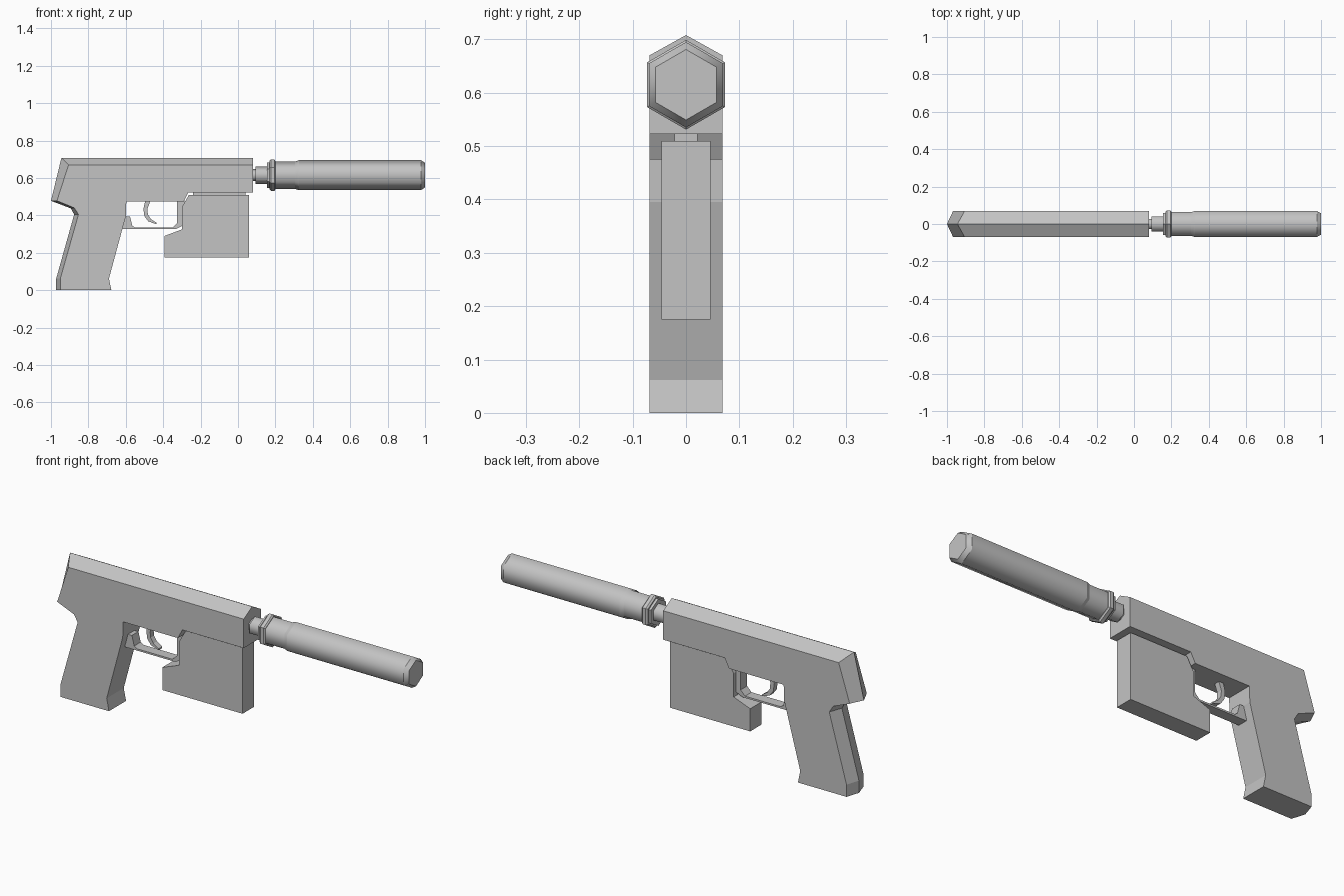
import bpy, bmesh, math
from mathutils import Vector

cube = bpy.data.objects.get("Cube")
if cube:
    bpy.data.objects.remove(cube, do_unlink=True)

grey = bpy.data.materials.new("plain grey")
grey.use_nodes = True
colour = (0.55, 0.55, 0.55, 1)
grey.diffuse_color = colour
grey.node_tree.nodes["Principled BSDF"].inputs["Base Color"].default_value = colour


def finish(name, bm):
    bmesh.ops.recalc_face_normals(bm, faces=bm.faces)
    mesh = bpy.data.meshes.new(name)
    bm.to_mesh(mesh)
    bm.free()
    mesh.materials.append(grey)
    obj = bpy.data.objects.new(name, mesh)
    bpy.context.collection.objects.link(obj)
    return obj


def loft(name, sections):
    """Bridge matching x-z outlines placed at successive y positions."""
    bm = bmesh.new()
    rings = [[bm.verts.new((x, y, z)) for x, z in pts] for y, pts in sections]
    for a, b in zip(rings, rings[1:]):
        for i in range(len(a)):
            j = (i + 1) % len(a)
            bm.faces.new((a[i], a[j], b[j], b[i]))
    bm.faces.new(rings[0])
    bm.faces.new(rings[-1])
    return finish(name, bm)


def prism(name, pts, half):
    return loft(name, [(-half, pts), (half, pts)])


def hex_turn(name, profile, smooth):
    """Six-sided turned part along x from (x, radius) pairs."""
    bm = bmesh.new()
    rings = []
    for x, r in profile:
        angles = [math.radians(60 * k) for k in range(6)]
        rings.append([bm.verts.new((x, r * math.sin(a), 0.615 + r * math.cos(a)))
                      for a in angles])
    for a, b in zip(rings, rings[1:]):
        for i in range(6):
            j = (i + 1) % 6
            bm.faces.new((a[i], a[j], b[j], b[i])).smooth = smooth
    bm.faces.new(rings[0])
    bm.faces.new(rings[-1])
    # Rims stay crisp while the long sides are shaded round
    for ring in rings:
        for i in range(6):
            bm.edges.get((ring[i], ring[(i + 1) % 6])).smooth = False
    return finish(name, bm)


# Body and grip, with a ridge along the top and the back
front = [(-0.677, 0), (-0.69, 0.062), (-0.6, 0.395), (-0.597, 0.475),
         (-0.29, 0.475), (-0.265, 0.523), (0.08, 0.523)]
side = [(0.08, 0.67), (-0.906, 0.67), (-0.968, 0.478), (-0.875, 0.44),
        (-0.853, 0.405), (-0.95, 0.062), (-0.95, 0)]
ridge = [(0.08, 0.708), (-0.944, 0.708), (-1, 0.478), (-0.893, 0.437),
         (-0.876, 0.405), (-0.972, 0.062), (-0.972, 0)]
loft("body_and_grip", [(-0.0685, side + front), (0, ridge + front),
                       (0.0685, side + front)])

# Block under the barrel and its mounting rail
prism("under_block", [(0.058, 0.51), (-0.262, 0.51), (-0.3, 0.445), (-0.3, 0.325),
                      (-0.393, 0.29), (-0.393, 0.175), (0.058, 0.175)], 0.046)
prism("mounting_rail", [(-0.24, 0.505), (0.04, 0.505), (0.04, 0.53), (-0.24, 0.53)], 0.022)

# Trigger guard and trigger
prism("trigger_guard", [(-0.62, 0.395), (-0.578, 0.395), (-0.565, 0.345), (-0.55, 0.335),
                        (-0.35, 0.335), (-0.325, 0.36), (-0.325, 0.48), (-0.285, 0.48),
                        (-0.295, 0.345), (-0.335, 0.326), (-0.616, 0.326)], 0.026)
prism("trigger", [(-0.495, 0.48), (-0.506, 0.435), (-0.5, 0.395), (-0.48, 0.368),
                  (-0.436, 0.353), (-0.436, 0.361), (-0.466, 0.38), (-0.482, 0.405),
                  (-0.484, 0.435), (-0.468, 0.48)], 0.014)

# Barrel stub, flanged collar and long tube
hex_turn("barrel_stub", [(0.07, 0.032), (0.095, 0.032)], True)
hex_turn("neck", [(0.094, 0.047), (0.16, 0.047)], True)
hex_turn("collar_step", [(0.155, 0.068), (0.175, 0.068)], False)
hex_turn("collar", [(0.168, 0.076), (0.176, 0.084), (0.194, 0.084), (0.2, 0.076)], False)
hex_turn("tube", [(0.198, 0.073), (0.305, 0.073), (0.325, 0.08), (0.978, 0.08),
                  (1.0, 0.066)], True)
